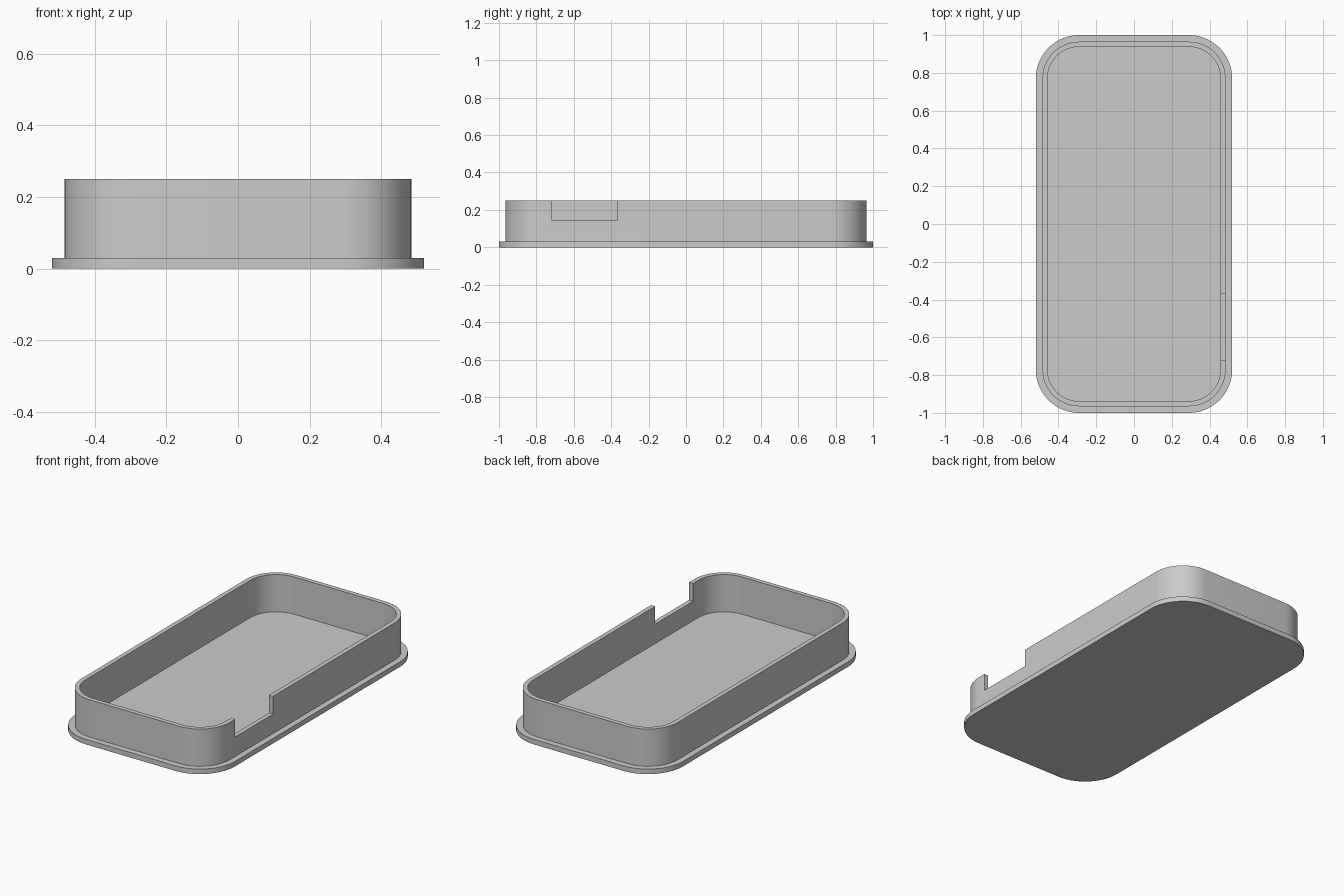
import bpy
import bmesh
import math

if "Cube" in bpy.data.objects:
    bpy.data.objects.remove(bpy.data.objects["Cube"], do_unlink=True)

# Centre of the corner arcs, shared by every outline
ARC_X, ARC_Y = 0.29, 0.77
CORNER_STEPS = 20

PLATE_R, OUTER_R, INNER_R = 0.23, 0.195, 0.168
PLATE_TOP, WALL_TOP = 0.03, 0.25

grey = bpy.data.materials.new("plain_grey")
grey.use_nodes = True
colour = (0.6, 0.6, 0.6, 1)
grey.diffuse_color = colour
grey.node_tree.nodes["Principled BSDF"].inputs["Base Color"].default_value = colour


def rounded_ring(bm, radius, z):
    """Rounded rectangle of vertices at height z."""
    ring = []
    for quarter, (sx, sy) in enumerate([(1, 1), (-1, 1), (-1, -1), (1, -1)]):
        for i in range(CORNER_STEPS + 1):
            a = (quarter + i / CORNER_STEPS) * math.pi / 2
            ring.append(bm.verts.new((sx * ARC_X + radius * math.cos(a),
                                      sy * ARC_Y + radius * math.sin(a), z)))
    return ring


def build(name, sections, closed):
    """Skin rounded outlines; closed joins last to first, otherwise cap the ends."""
    bm = bmesh.new()
    rings = [rounded_ring(bm, r, z) for r, z in sections]
    pairs = list(zip(rings, rings[1:]))
    if closed:
        pairs.append((rings[-1], rings[0]))
    else:
        bm.faces.new(rings[0])
        bm.faces.new(rings[-1])
    for a, b in pairs:
        n = len(a)
        for i in range(n):
            j = (i + 1) % n
            bm.faces.new((a[i], a[j], b[j], b[i]))
    bmesh.ops.recalc_face_normals(bm, faces=bm.faces)
    mesh = bpy.data.meshes.new(name)
    bm.to_mesh(mesh)
    bm.free()
    mesh.materials.append(grey)
    obj = bpy.data.objects.new(name, mesh)
    bpy.context.collection.objects.link(obj)
    return obj


def select_only(obj):
    bpy.ops.object.select_all(action='DESELECT')
    obj.select_set(True)
    bpy.context.view_layer.objects.active = obj


# Base plate with its projecting lip
plate = build("base_plate", [(PLATE_R, 0), (PLATE_R, PLATE_TOP)], closed=False)

# Thin upright wall, sunk slightly into the plate
sunk = PLATE_TOP - 0.01
wall = build("rim_wall", [(OUTER_R, sunk), (OUTER_R, WALL_TOP),
                          (INNER_R, WALL_TOP), (INNER_R, sunk)], closed=True)

# Rectangular notch in the +x wall, near the front
y0, y1, z0, z1 = -0.72, -0.367, 0.145, 0.35
bpy.ops.mesh.primitive_cube_add(size=1, location=(0.47, (y0 + y1) / 2, (z0 + z1) / 2))
cutter = bpy.context.object
cutter.name = "notch_cutter"
cutter.scale = (0.2, y1 - y0, z1 - z0)
cutter.hide_render = True
bpy.context.view_layer.update()

select_only(wall)
cut = wall.modifiers.new("notch", 'BOOLEAN')
cut.operation = 'DIFFERENCE'
cut.solver = 'EXACT'
cut.object = cutter
bpy.ops.object.modifier_apply(modifier=cut.name)
bpy.data.objects.remove(cutter, do_unlink=True)

# Smooth corners, crisp edges
for part in (plate, wall):
    select_only(part)
    bpy.ops.object.shade_smooth_by_angle(angle=math.radians(30))
